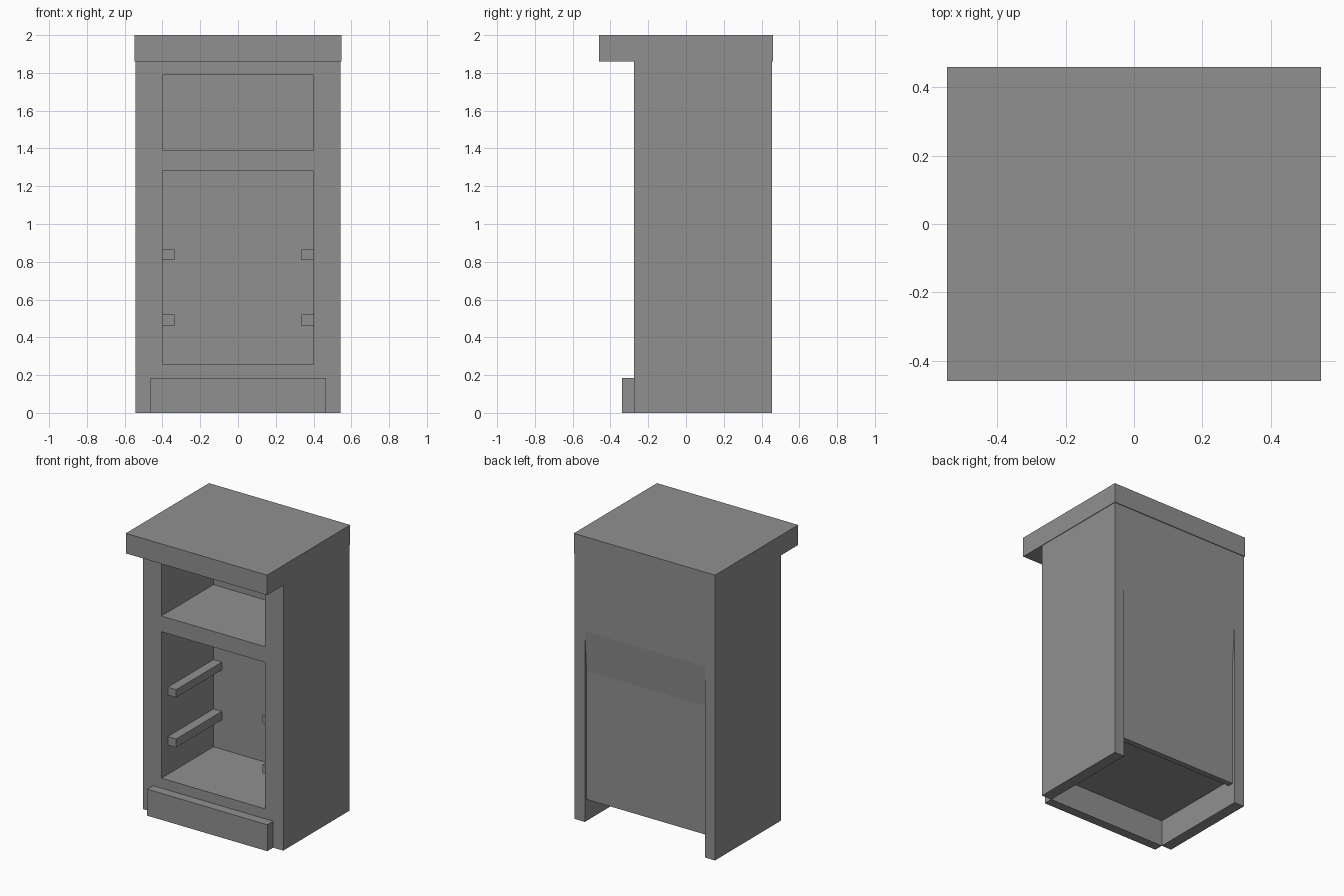
import bpy
import bmesh

old = bpy.data.objects.get("Cube")
if old:
    bpy.data.objects.remove(old, do_unlink=True)

# One plain grey for every part
GREY = (0.28, 0.28, 0.28, 1.0)
grey = bpy.data.materials.new("plain grey")
grey.use_nodes = True
grey.diffuse_color = GREY
grey.node_tree.nodes["Principled BSDF"].inputs["Base Color"].default_value = GREY


def prism(name, x0, x1, profile):
    """Extrude a (y, z) profile along x."""
    bm = bmesh.new()
    face = bm.faces.new([bm.verts.new((x0, y, z)) for y, z in profile])
    out = bmesh.ops.extrude_face_region(bm, geom=[face])
    moved = [v for v in out["geom"] if isinstance(v, bmesh.types.BMVert)]
    bmesh.ops.translate(bm, verts=moved, vec=(x1 - x0, 0, 0))
    bmesh.ops.recalc_face_normals(bm, faces=bm.faces)
    mesh = bpy.data.meshes.new(name)
    bm.to_mesh(mesh)
    bm.free()
    mesh.materials.append(grey)
    obj = bpy.data.objects.new(name, mesh)
    bpy.context.collection.objects.link(obj)
    return obj


def box(name, x, y, z):
    return prism(name, x[0], x[1], [(y[0], z[0]), (y[1], z[0]), (y[1], z[1]), (y[0], z[1])])


def cut(target, cutter):
    """Subtract a helper shape, then discard it."""
    cutter.hide_render = True
    mod = target.modifiers.new(cutter.name, "BOOLEAN")
    mod.operation = "DIFFERENCE"
    mod.solver = "EXACT"
    mod.object = cutter
    bpy.context.view_layer.objects.active = target
    bpy.ops.object.modifier_apply(modifier=mod.name)
    bpy.data.objects.remove(cutter, do_unlink=True)


FRONT, BACK, INNER_BACK = -0.275, 0.455, 0.30
OPEN, SIDE = 0.40, 0.465

# Cabinet body with two open compartments
body = box("cabinet_body", (-0.543, 0.543), (FRONT, BACK), (0, 1.86))
for name, z in (("drawer_opening", (1.39, 1.79)), ("lower_opening", (0.255, 1.28))):
    cut(body, box(name, (-OPEN, OPEN), (-0.4, INNER_BACK), z))

# Tapered recess down the back
cut(body, prism("back_recess", -SIDE, SIDE,
                [(BACK, 1.335), (0.435, 1.05), (0.435, -0.1), (0.55, -0.1), (0.55, 1.335)]))

# Hollow base, leaving a lip at the back panel
cut(body, box("base_hollow", (-SIDE, SIDE), (-0.4, 0.395), (-0.1, 0.185)))
cut(body, box("back_gap", (-SIDE, SIDE), (0.35, 0.6), (-0.1, 0.15)))

# Worktop and toe board
box("worktop", (-0.547, 0.547), (-0.46, 0.46), (1.86, 2.0))
box("toe_board", (-SIDE, SIDE), (-0.34, FRONT), (0, 0.185))

# Two pairs of shelf runners
for level, z in (("lower", (0.46, 0.52)), ("upper", (0.81, 0.865))):
    for side, s in (("left", 1), ("right", -1)):
        x = sorted((s * OPEN, s * 0.335))
        box(f"{level}_runner_{side}", x, (-0.205, INNER_BACK), z)
